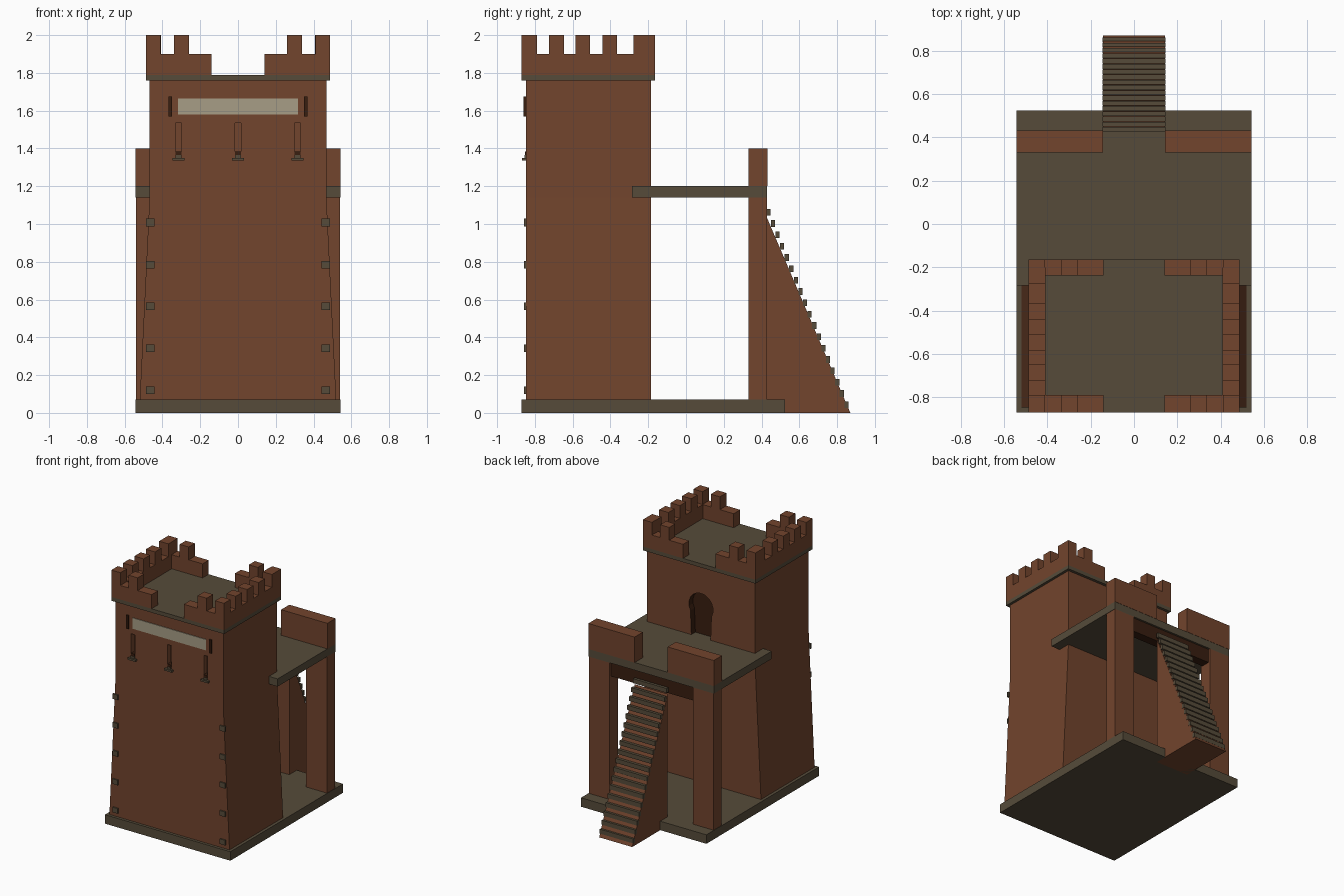
import bpy, bmesh, math

if "Cube" in bpy.data.objects:
    bpy.data.objects.remove(bpy.data.objects["Cube"])

def mat(name, rgb):
    m = bpy.data.materials.new(name)
    m.diffuse_color = (*rgb, 1)
    m.use_nodes = True
    m.node_tree.nodes["Principled BSDF"].inputs["Base Color"].default_value = m.diffuse_color
    return m

BRICK = mat("brick_brown", (0.168, 0.058, 0.026))
STONE = mat("grey_stone", (0.093, 0.071, 0.042))
DARK = mat("dark_wood", (0.04, 0.013, 0.005))
PALE = mat("pale_panel", (0.39, 0.34, 0.24))

def finish(name, bm, material):
    bmesh.ops.recalc_face_normals(bm, faces=bm.faces)
    me = bpy.data.meshes.new(name)
    bm.to_mesh(me)
    bm.free()
    me.materials.append(material)
    ob = bpy.data.objects.new(name, me)
    bpy.context.collection.objects.link(ob)
    return ob

def add_box(bm, x, y, z):
    v = [bm.verts.new((a, b, c)) for c in z for b in y for a in x]
    for f in ((0, 1, 3, 2), (4, 5, 7, 6), (0, 1, 5, 4), (2, 3, 7, 6), (0, 2, 6, 4), (1, 3, 7, 5)):
        bm.faces.new([v[i] for i in f])

def boxes(name, material, specs):
    bm = bmesh.new()
    for s in specs:
        add_box(bm, *s)
    return finish(name, bm, material)

def prism(name, material, profile, span, axis):
    """Extrude a profile of (u, z) points along x or y."""
    bm = bmesh.new()
    place = (lambda u, z, w: (w, u, z)) if axis == 'x' else (lambda u, z, w: (u, w, z))
    ends = [[bm.verts.new(place(u, z, w)) for u, z in profile] for w in span]
    n = len(profile)
    for e in ends:
        bm.faces.new(e)
    for i in range(n):
        j = (i + 1) % n
        bm.faces.new((ends[0][i], ends[0][j], ends[1][j], ends[1][i]))
    return finish(name, bm, material)

def mirror_x(specs):
    return specs + [((-x[1], -x[0]), y, z) for x, y, z in specs]

def cut(target, cutter):
    m = target.modifiers.new(cutter.name, 'BOOLEAN')
    m.operation = 'DIFFERENCE'
    m.solver = 'EXACT'
    m.material_mode = 'TRANSFER'
    m.object = cutter
    cutter.hide_render = True
    cutter.hide_viewport = True

# Base slab
boxes("base", STONE, [((-0.543, 0.543), (-0.87, 0.523), (0, 0.07))])

# Tower body with flared lower half
half = [(0.52, 0.07), (0.468, 1.14), (0.468, 1.76)]
tower = prism("tower", BRICK, half + [(-x, z) for x, z in reversed(half)], (-0.848, -0.185), 'y')

# Horseshoe-arched door recess in the back wall
arch = [(0.105 * math.cos(math.radians(a)), 1.44 + 0.105 * math.sin(math.radians(a)))
        for a in range(-30, 211, 20)]
door = [(0.083, 1.19)] + arch + [(-0.083, 1.19)]
cut(tower, prism("door_cutter", DARK, door, (-0.235, -0.1), 'y'))

# Arrow slits with dark foot and stone sill
SLITS = (-0.315, 0, 0.315)
cut(tower, boxes("slit_cutter", BRICK, [((x - 0.016, x + 0.016), (-0.9, -0.81), (1.365, 1.535)) for x in SLITS]))
boxes("slit_foot", DARK, [((x - 0.015, x + 0.015), (-0.853, -0.81), (1.365, 1.385)) for x in SLITS])
boxes("slit_sill", STONE,
      [((x - 0.033, x + 0.033), (-0.868, -0.845), (1.335, 1.35)) for x in SLITS]
      + [((x - 0.016, x + 0.016), (-0.856, -0.845), (1.35, 1.365)) for x in SLITS])

# Pale panel and its side brackets
boxes("front_panel", PALE, [((-0.318, 0.318), (-0.853, -0.847), (1.58, 1.665))])
boxes("panel_brackets", DARK, mirror_x([((0.35, 0.368), (-0.86, -0.845), (1.57, 1.675))]))

# Corner stones
boxes("corner_stones", STONE, mirror_x(
    [((0.442, 0.488), (-0.858, -0.845), (z - 0.02, z + 0.02)) for z in (0.12, 0.342, 0.565, 0.785, 1.008)]))

# Cornice slab and parapet
boxes("cornice", STONE, [((-0.488, 0.488), (-0.87, -0.163), (1.76, 1.79))])
walls = [((0.408, 0.488), (-0.87, -0.2), (1.79, 1.9))]
merlons = [((0.408, 0.488), (y, y + 0.078), (1.9, 2.0)) for y in (-0.725, -0.585, -0.443, -0.278)]
for y in ((-0.87, -0.79), (-0.238, -0.163)):
    walls.append(((0.14, 0.488), y, (1.79, 1.9)))
    merlons += [((a, a + 0.078), y, (1.9, 2.0)) for a in (0.26, 0.41)]
boxes("parapet", BRICK, mirror_x(walls))
boxes("merlons", BRICK, mirror_x(merlons))

# Rear platform: floor, pillars, low walls and dark lintel
boxes("platform", STONE, [((-0.543, 0.543), (-0.285, 0.43), (1.14, 1.2))])
boxes("pillars", BRICK, mirror_x([((0.36, 0.54), (0.33, 0.43), (0.07, 1.14))]))
boxes("platform_walls", BRICK, mirror_x([((0.143, 0.543), (0.33, 0.432), (1.2, 1.4))]))
boxes("lintel", DARK, [((-0.36, 0.36), (0.345, 0.415), (1.03, 1.14))])

# Staircase: sloped core and stone treads
prism("stair_core", BRICK, [(0.43, 0), (0.87, 0), (0.43, 1.03)], (-0.143, 0.143), 'x')
boxes("stair_treads", STONE,
      [((-0.145, 0.145), (0.425 + 0.0243 * i, 0.447 + 0.0243 * i), (1.045 - 0.06 * i, 1.08 - 0.06 * i))
       for i in range(18)])
